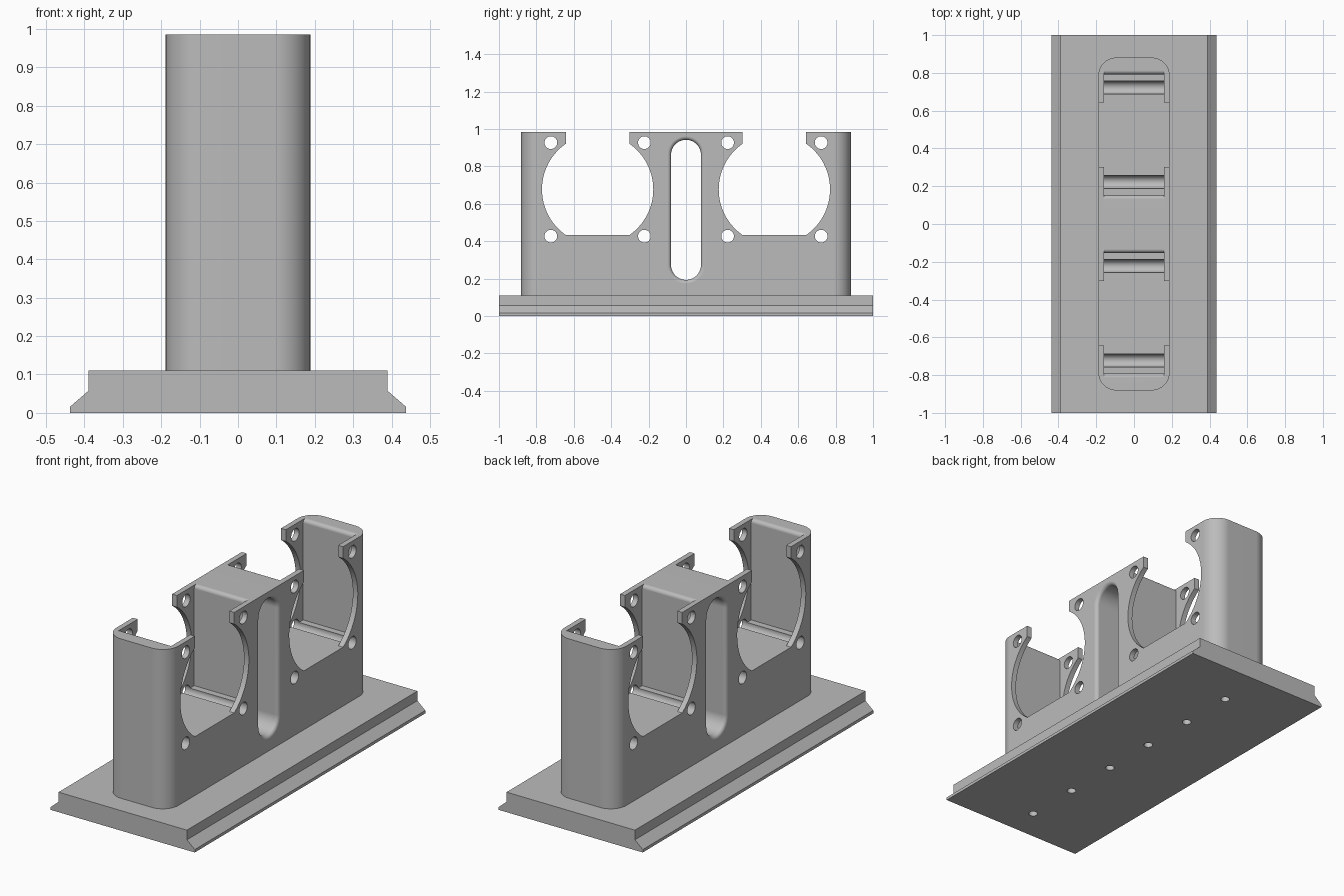
import bpy
import bmesh
from math import pi, cos, sin, asin, radians

cube = bpy.data.objects.get("Cube")
if cube:
    bpy.data.objects.remove(cube, do_unlink=True)

grey = bpy.data.materials.new("plain grey")
grey.use_nodes = True
grey.diffuse_color = (0.5, 0.5, 0.5, 1)
grey.node_tree.nodes["Principled BSDF"].inputs["Base Color"].default_value = (0.5, 0.5, 0.5, 1)

BASE_TOP, BODY_TOP = 0.11, 0.985
HALF_X, HALF_Y = 0.1885, 0.881
BAY_Y, BAY_Z, FLOOR = 0.4725, 0.677, 0.433
FILLET = 0.02


def loft(name, loops):
    """Closed solid through equal-length loops of 3D points."""
    bm = bmesh.new()
    rings = [[bm.verts.new(p) for p in loop] for loop in loops]
    n = len(rings[0])
    bm.faces.new(rings[0])
    bm.faces.new(rings[-1])
    for a, b in zip(rings, rings[1:]):
        for i in range(n):
            j = (i + 1) % n
            bm.faces.new((a[i], a[j], b[j], b[i]))
    bmesh.ops.recalc_face_normals(bm, faces=bm.faces)
    mesh = bpy.data.meshes.new(name)
    bm.to_mesh(mesh)
    bm.free()
    mesh.materials.append(grey)
    obj = bpy.data.objects.new(name, mesh)
    bpy.context.collection.objects.link(obj)
    return obj


def along_x(name, pts, half):
    return loft(name, [[(x, y, z) for y, z in pts] for x in (-half, half)])


def along_z(name, pts, low, high):
    return loft(name, [[(x, y, z) for x, y in pts] for z in (low, high)])


def arc(cx, cy, r, start, end, steps):
    angles = [start + (end - start) * i / steps for i in range(steps + 1)]
    return [(cx + r * cos(t), cy + r * sin(t)) for t in angles]


def circle(cx, cy, r, steps=32):
    return arc(cx, cy, r, 0, 2 * pi, steps)[:-1]


def activate(obj):
    bpy.ops.object.select_all(action='DESELECT')
    obj.select_set(True)
    bpy.context.view_layer.objects.active = obj


def cut(obj, cutter):
    activate(obj)
    mod = obj.modifiers.new("cut", 'BOOLEAN')
    mod.operation, mod.solver, mod.object = 'DIFFERENCE', 'EXACT', cutter
    bpy.ops.object.modifier_apply(modifier=mod.name)
    bpy.data.objects.remove(cutter, do_unlink=True)


def finish(obj):
    activate(obj)
    bpy.ops.object.shade_smooth_by_angle(angle=radians(30))
    mod = obj.modifiers.new("even shading", 'WEIGHTED_NORMAL')
    mod.keep_sharp = True


# Base plate with flared lower rails
side = [(0.4375, 0), (0.4375, 0.016), (0.39, 0.057), (0.39, BASE_TOP)]
section = side + [(-x, z) for x, z in reversed(side)]
base = loft("base_plate", [[(x, y, z) for x, z in section] for y in (-1, 1)])
for i in range(6):
    cut(base, along_z("hole_cutter", circle(0, -0.82 + 0.312 * i, 0.023, 24), -0.05, 0.09))
finish(base)

# Upright body with rounded vertical corners
R = 0.095
corners = [(1, 1), (-1, 1), (-1, -1), (1, -1)]
outline = []
for k, (sx, sy) in enumerate(corners):
    outline += arc(sx * (HALF_X - R), sy * (HALF_Y - R), R, k * pi / 2, (k + 1) * pi / 2, 12)
body = along_z("upright_body", outline, BASE_TOP - 0.005, BODY_TOP)

for s in (-1, 1):
    yc = s * BAY_Y
    # Bay pocket, its end walls rounded over at the top
    half = 0.32
    right = [(yc + half, FLOOR)]
    right += arc(yc + half + FILLET, BODY_TOP - FILLET, FILLET, pi, pi / 2, 8)
    right += [(yc + half + FILLET, 1.1)]
    left = [(2 * yc - y, z) for y, z in reversed(right)]
    cut(body, along_x("bay_cutter", right + left, 0.159))

    # Side window: round opening, flat sill, straight throat at the top
    r = 0.2975
    a = asin((BAY_Z - FLOOR) / r)
    right = arc(yc, BAY_Z, r, -a, a, 32)
    right += [(right[-1][0], 1.1)]
    left = [(2 * yc - y, z) for y, z in reversed(right)]
    cut(body, along_x("window_cutter", right + left, 0.3))

    # Screw holes at the bay corners
    for dy in (-0.25, 0.25):
        for dz in (-0.25, 0.25):
            cut(body, along_x("screw_cutter", circle(yc + dy, BAY_Z + dz, 0.034), 0.3))


# Central through slot with rounded rims
def slot_loop(x, r):
    pts = arc(0, 0.862, r, 0, pi, 20) + arc(0, 0.273, r, pi, 2 * pi, 20)
    return [(x, y, z) for y, z in pts]


rim = [(HALF_X + 0.05, 0.08 + FILLET)]
for i in range(9):
    t = pi / 2 * i / 8
    rim.append((HALF_X - FILLET + FILLET * cos(t), 0.08 + FILLET * (1 - sin(t))))
rim += [(-x, r) for x, r in reversed(rim)]
cut(body, loft("slot_cutter", [slot_loop(x, r) for x, r in rim]))
finish(body)
